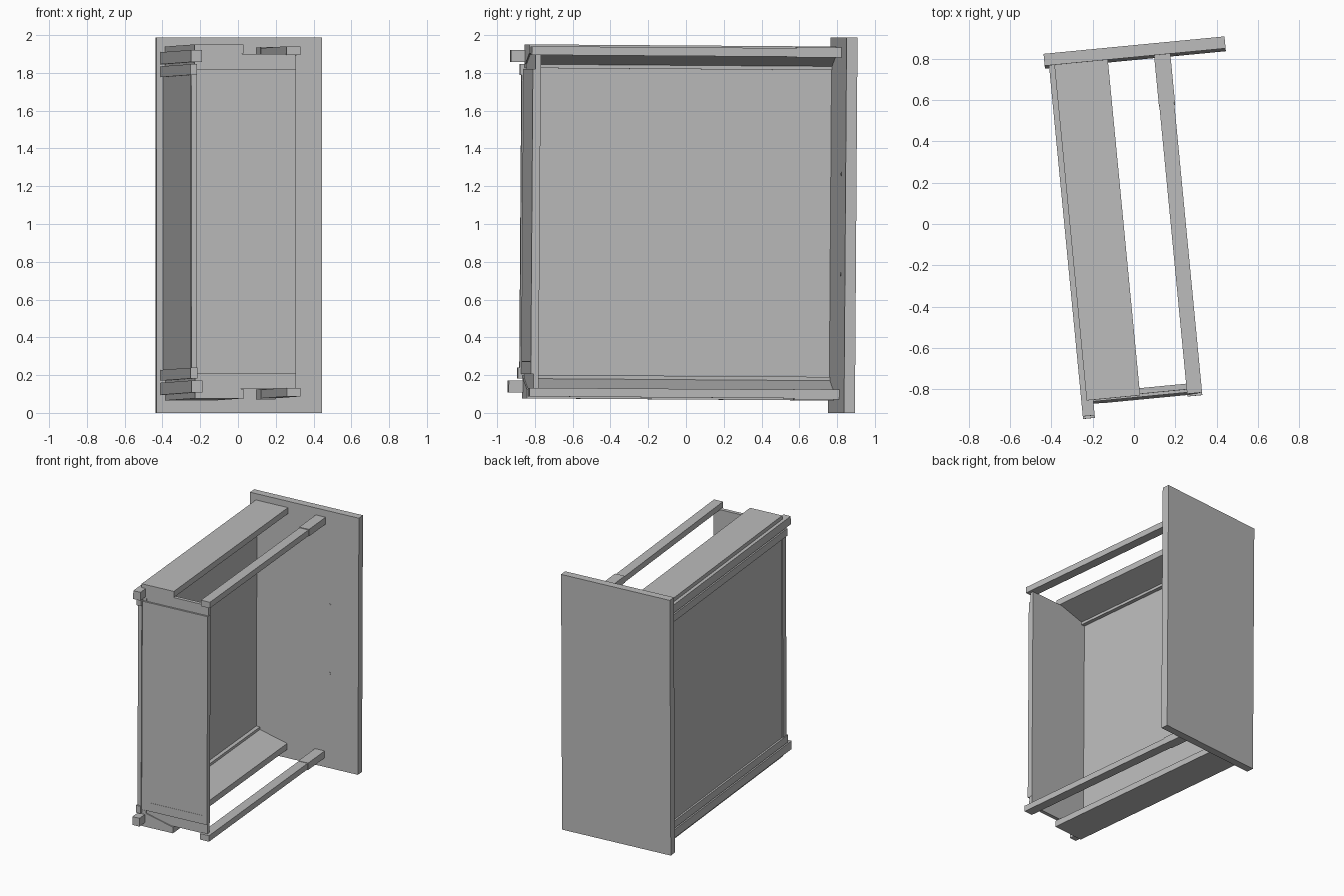
import bpy, bmesh, math
from mathutils import Matrix, Euler

old = bpy.data.objects.get("Cube")
if old:
    bpy.data.objects.remove(old)

grey = bpy.data.materials.new("plain_grey")
grey.use_nodes = True
COLOUR = (0.5, 0.5, 0.5, 1)
grey.diffuse_color = COLOUR
grey.node_tree.nodes["Principled BSDF"].inputs["Base Color"].default_value = COLOUR

# The whole drawer lies on its side, turned and leaning very slightly
POSE = Matrix.Translation((0, 0, 1)) @ Euler((math.radians(-0.4), 0, math.radians(5.5))).to_matrix().to_4x4()
LIFT = 0.008


def prism(name, profile, y0, y1):
    """Extrude an x-z profile from y0 to y1."""
    bm = bmesh.new()
    face = bm.faces.new([bm.verts.new((x, y0, z)) for x, z in profile])
    new = bmesh.ops.extrude_face_region(bm, geom=[face])["geom"]
    verts = [v for v in new if isinstance(v, bmesh.types.BMVert)]
    bmesh.ops.translate(bm, verts=verts, vec=(0, y1 - y0, 0))
    bmesh.ops.recalc_face_normals(bm, faces=bm.faces)
    mesh = bpy.data.meshes.new(name)
    bm.to_mesh(mesh)
    bm.free()
    mesh.materials.append(grey)
    obj = bpy.data.objects.new(name, mesh)
    obj.matrix_world = POSE
    bpy.context.collection.objects.link(obj)
    return obj


def box(name, x, y, z):
    return prism(name, [(x[0], z[0]), (x[1], z[0]), (x[1], z[1]), (x[0], z[1])], *y)


def pair(name, profile, y0, y1):
    """Make an upper part and its mirrored lower twin."""
    for side, s in (("upper", 1), ("lower", -1)):
        prism(f"{side}_{name}", [(x, s * z + LIFT) for x, z in profile], y0, y1)


def rect(x0, x1, z0, z1):
    return [(x0, z0), (x1, z0), (x1, z1), (x0, z1)]


# Drawer front with two small screw holes
box("front_panel", (-0.357, 0.523), (0.797, 0.855), (-0.994, 0.994))
for i, z in enumerate((0.27, -0.26)):
    ring = [(0.29 + 0.01 * math.cos(a * math.pi / 4), z + 0.01 * math.sin(a * math.pi / 4)) for a in range(8)]
    prism(f"screw_hole_{i + 1}", ring, 0.794, 0.797)

# Tapered side walls, gallery rails and runners
pair("side_wall", [(-0.31, 0.937), (-0.05, 0.937), (-0.05, 0.89), (-0.27, 0.832), (-0.27, 0.812), (-0.31, 0.812)],
     -0.835, 0.797)
pair("gallery_rail", rect(0.177, 0.25, 0.881, 0.927), -0.85, 0.56)
pair("rail_socket", rect(0.175, 0.254, 0.878, 0.932), 0.56, 0.797)
pair("runner", rect(-0.336, -0.278, 0.843, 0.907), -0.91, 0.797)

# Bottom board with a raised rim
box("bottom_board", (-0.322, -0.3), (-0.84, 0.797), (-0.815 + LIFT, 0.815 + LIFT))
pair("bottom_rim", rect(-0.336, -0.3, 0.775, 0.832), -0.86, 0.797)
box("rear_rim", (-0.33, -0.3), (-0.85, -0.81), (-0.8 + LIFT, 0.8 + LIFT))

# Back wall: thick board over a taller backing plate
box("back_board", (-0.33, 0.228), (-0.842, -0.8), (-0.807 + LIFT, 0.807 + LIFT))
box("back_plate", (-0.3, 0.226), (-0.828, -0.8), (-0.885 + LIFT, 0.885 + LIFT))
box("back_groove", (-0.23, 0.2), (-0.844, -0.84), (-0.736, -0.732))
